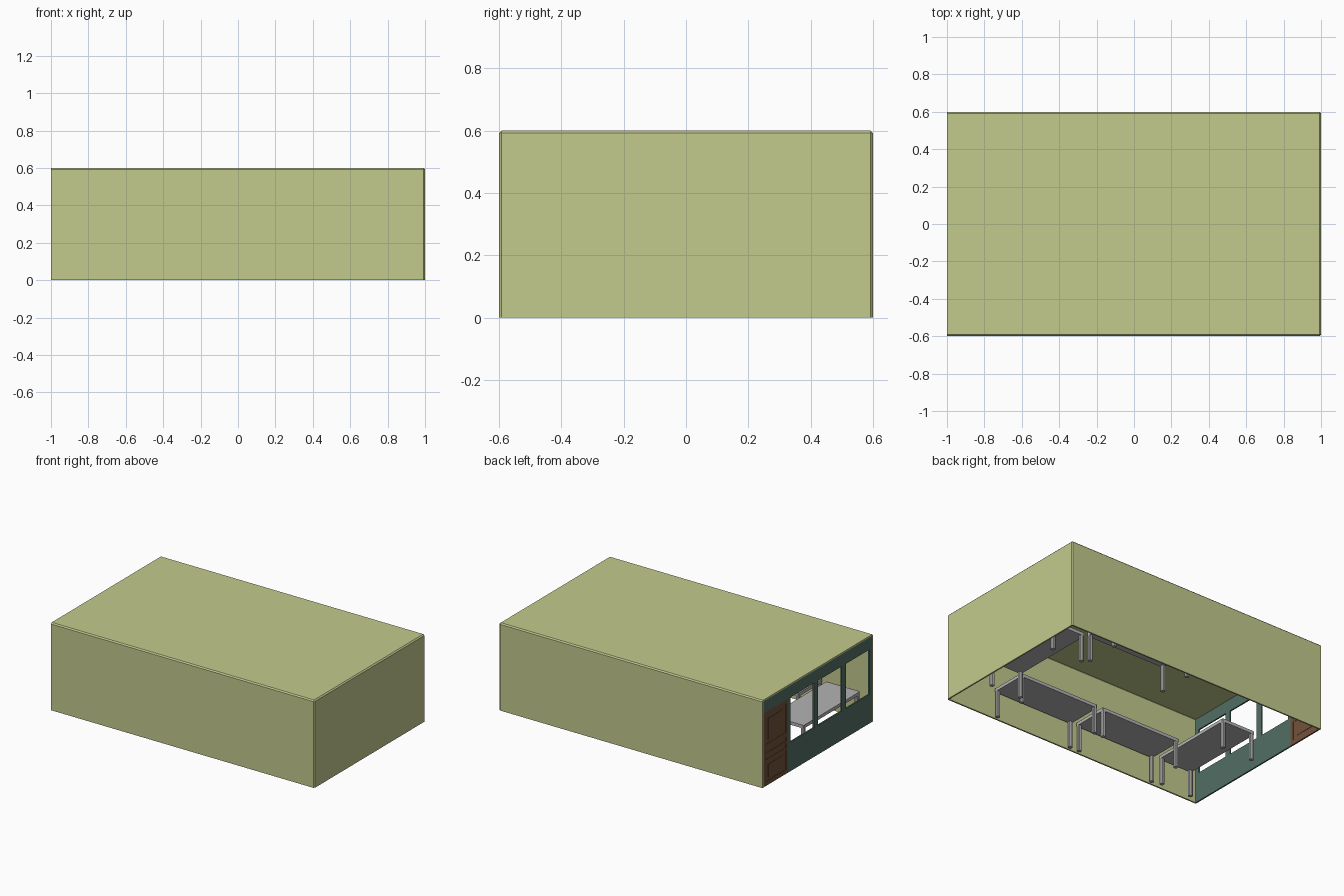
import bpy
import bmesh
from mathutils import Matrix

cube = bpy.data.objects.get("Cube")
if cube:
    bpy.data.objects.remove(cube, do_unlink=True)


def material(name, r, g, b):
    m = bpy.data.materials.new(name)
    m.use_nodes = True
    m.diffuse_color = (r, g, b, 1)
    m.node_tree.nodes["Principled BSDF"].inputs["Base Color"].default_value = (r, g, b, 1)
    return m


OLIVE = material("pale olive", 0.55, 0.59, 0.27)
TEAL = material("dark teal", 0.084, 0.156, 0.127)
BROWN = material("wood brown", 0.171, 0.084, 0.044)
GREY = material("light grey", 0.45, 0.45, 0.45)


def add_box(bm, x0, x1, y0, y1, z0, z1, bevel=0):
    """Add a box between two corners, optionally with chamfered upright edges."""
    size = Matrix.Diagonal((x1 - x0, y1 - y0, z1 - z0, 1))
    place = Matrix.Translation(((x0 + x1) / 2, (y0 + y1) / 2, (z0 + z1) / 2))
    verts = bmesh.ops.create_cube(bm, size=1, matrix=place @ size)["verts"]
    if bevel:
        edges = {e for v in verts for e in v.link_edges
                 if abs(e.verts[0].co.z - e.verts[1].co.z) > 0.001}
        bmesh.ops.bevel(bm, geom=list(edges), offset=bevel, segments=1, affect='EDGES')


def finish(bm, name, mat):
    mesh = bpy.data.meshes.new(name)
    bm.to_mesh(mesh)
    bm.free()
    mesh.materials.append(mat)
    obj = bpy.data.objects.new(name, mesh)
    bpy.context.collection.objects.link(obj)
    return obj


# Room shell: chamfered box, open underneath and at the window end
T = 0.01
bm = bmesh.new()
add_box(bm, -1, 1, -0.6, 0.6, 0, 0.6)
rim = [e for e in bm.edges
       if sum(v.co.z for v in e.verts) > 0.1 and sum(v.co.x for v in e.verts) > -1.5]
bmesh.ops.bevel(bm, geom=rim, offset=0.008, segments=1, affect='EDGES')
bm.normal_update()
openings = [f for f in bm.faces if f.normal.z < -0.9 or f.normal.x < -0.9]
bmesh.ops.delete(bm, geom=openings, context='FACES')
shell = finish(bm, "room_shell", OLIVE)
solid = shell.modifiers.new("thickness", 'SOLIDIFY')
solid.thickness = T
solid.offset = -1
solid.use_even_offset = True

# Window wall: sill panel, lintel and mullions around three openings
IN = 0.6 - T
DOOR_EDGE, SILL, HEAD = 0.32, 0.2, 0.507
WIN, BAR = 0.255, 0.045
bm = bmesh.new()
add_box(bm, -1, -1 + T, -IN, DOOR_EDGE, 0, SILL)
add_box(bm, -1, -1 + T, -IN, IN, HEAD, IN)
add_box(bm, -1, -1 + T, 0.295, DOOR_EDGE, SILL, HEAD)
add_box(bm, -1, -1 + T, -IN, -0.56, SILL, HEAD)
for i in range(2):
    top = 0.295 - WIN - i * (WIN + BAR)
    add_box(bm, -1, -1 + T, top - BAR, top, SILL, HEAD)
finish(bm, "window_wall", TEAL)

# Door with raised panels on both sides
bm = bmesh.new()
add_box(bm, -0.998, -0.992, DOOR_EDGE, IN, 0, HEAD)
for y0, y1 in ((DOOR_EDGE, 0.345), (0.565, IN)):
    add_box(bm, -1, -0.99, y0, y1, 0, HEAD)
for z0, z1 in ((0, 0.03), (0.16, 0.18), (0.21, 0.225), (0.255, 0.285), (0.48, HEAD)):
    add_box(bm, -1, -0.99, 0.345, 0.565, z0, z1)
for z0, z1 in ((0.05, 0.14), (0.31, 0.455)):
    add_box(bm, -1, -0.99, 0.375, 0.535, z0, z1)
finish(bm, "door", BROWN)


# Tables: slab on four chamfered legs set flush with the corners
def table(name, cx, cy, turned=False, length=0.61, width=0.255, height=0.2, leg=0.026):
    sx, sy = (width, length) if turned else (length, width)
    bm = bmesh.new()
    add_box(bm, cx - sx / 2, cx + sx / 2, cy - sy / 2, cy + sy / 2,
            height - 0.022, height, bevel=0.004)
    for i in (-1, 1):
        for j in (-1, 1):
            x, y = cx + i * (sx - leg) / 2, cy + j * (sy - leg) / 2
            add_box(bm, x - leg / 2, x + leg / 2, y - leg / 2, y + leg / 2,
                    0, height - 0.021, bevel=0.006)
    finish(bm, name, GREY)


table("front_left_table", 0.33, -0.45)
table("front_right_table", -0.325, -0.45)
table("window_table", -0.80, -0.257, turned=True)
table("end_table", 0.782, 0, turned=True)
table("back_table", 0.338, 0.445)
